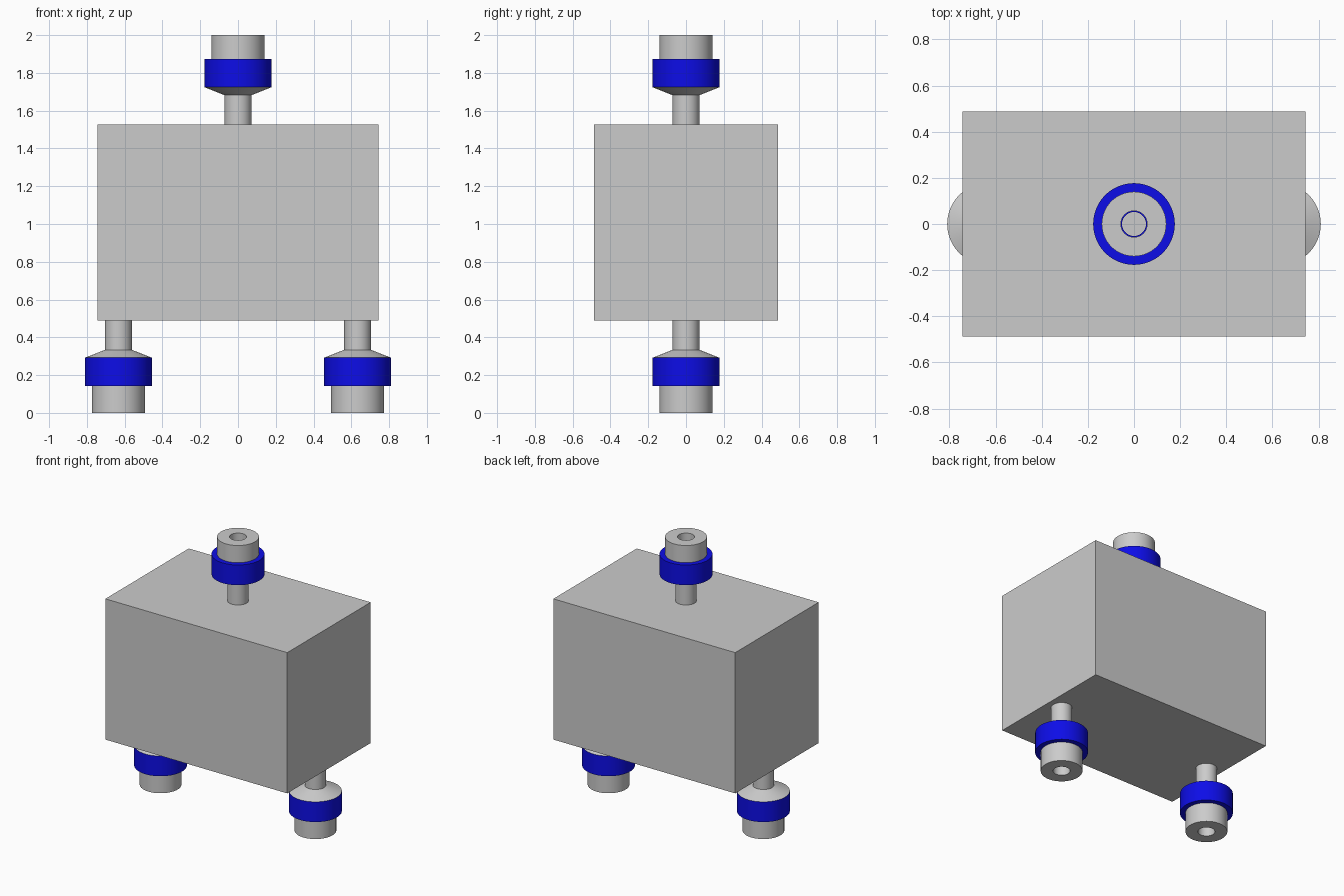
import bpy, bmesh, math

if "Cube" in bpy.data.objects:
    bpy.data.objects.remove(bpy.data.objects["Cube"])


def material(name, rgb):
    m = bpy.data.materials.new(name)
    m.diffuse_color = (*rgb, 1)
    m.use_nodes = True
    m.node_tree.nodes["Principled BSDF"].inputs["Base Color"].default_value = m.diffuse_color
    return m


GRAY = material("gray", (0.6, 0.6, 0.6))
BLUE = material("blue", (0.004, 0.004, 0.8))
BODY_BOTTOM, BODY_TOP = 0.488, 1.528


def add_object(name, bm, mat):
    bmesh.ops.recalc_face_normals(bm, faces=bm.faces)
    mesh = bpy.data.meshes.new(name)
    bm.to_mesh(mesh)
    bm.free()
    mesh.materials.append(mat)
    ob = bpy.data.objects.new(name, mesh)
    bpy.context.collection.objects.link(ob)
    return ob


def ring_part(name, profile, x, base, up, mat, segments=64):
    """Revolve a closed (radius, height) outline about a vertical axis."""
    bm = bmesh.new()
    rings = []
    for r, h in profile:
        rings.append([bm.verts.new((x + r * math.cos(2 * math.pi * i / segments),
                                    r * math.sin(2 * math.pi * i / segments),
                                    base + up * h)) for i in range(segments)])
    for k, a in enumerate(rings):
        b = rings[(k + 1) % len(rings)]
        for i in range(segments):
            j = (i + 1) % segments
            bm.faces.new((a[i], a[j], b[j], b[i]))
    ob = add_object(name, bm, mat)
    bpy.ops.object.select_all(action='DESELECT')
    ob.select_set(True)
    bpy.context.view_layer.objects.active = ob
    bpy.ops.object.shade_smooth_by_angle(angle=math.radians(15))


def connector(name, x, base, up, length):
    # hollow stem flaring into a cone
    ring_part(name + "_stem", [(0.052, 0), (0.071, 0), (0.071, 0.154),
                               (0.177, 0.196), (0.052, 0.196)], x, base, up, GRAY)
    # blue nut
    ring_part(name + "_nut", [(0.052, 0.196), (0.177, 0.196),
                              (0.177, 0.345), (0.052, 0.345)], x, base, up, BLUE)
    # end collar with a slightly wider bore
    ring_part(name + "_collar", [(0.057, 0.345), (0.14, 0.345),
                                 (0.14, length), (0.057, length)], x, base, up, GRAY)


# main box
bm = bmesh.new()
bmesh.ops.create_cube(bm, size=1)
for v in bm.verts:
    v.co.x *= 1.487
    v.co.y *= 0.974
    v.co.z = BODY_TOP if v.co.z > 0 else BODY_BOTTOM
add_object("body", bm, GRAY)

# one connector on top, two underneath
connector("top_connector", 0, BODY_TOP, 1, 2 - BODY_TOP)
for side, x in (("left", -0.633), ("right", 0.633)):
    connector(side + "_connector", x, BODY_BOTTOM, -1, BODY_BOTTOM)
